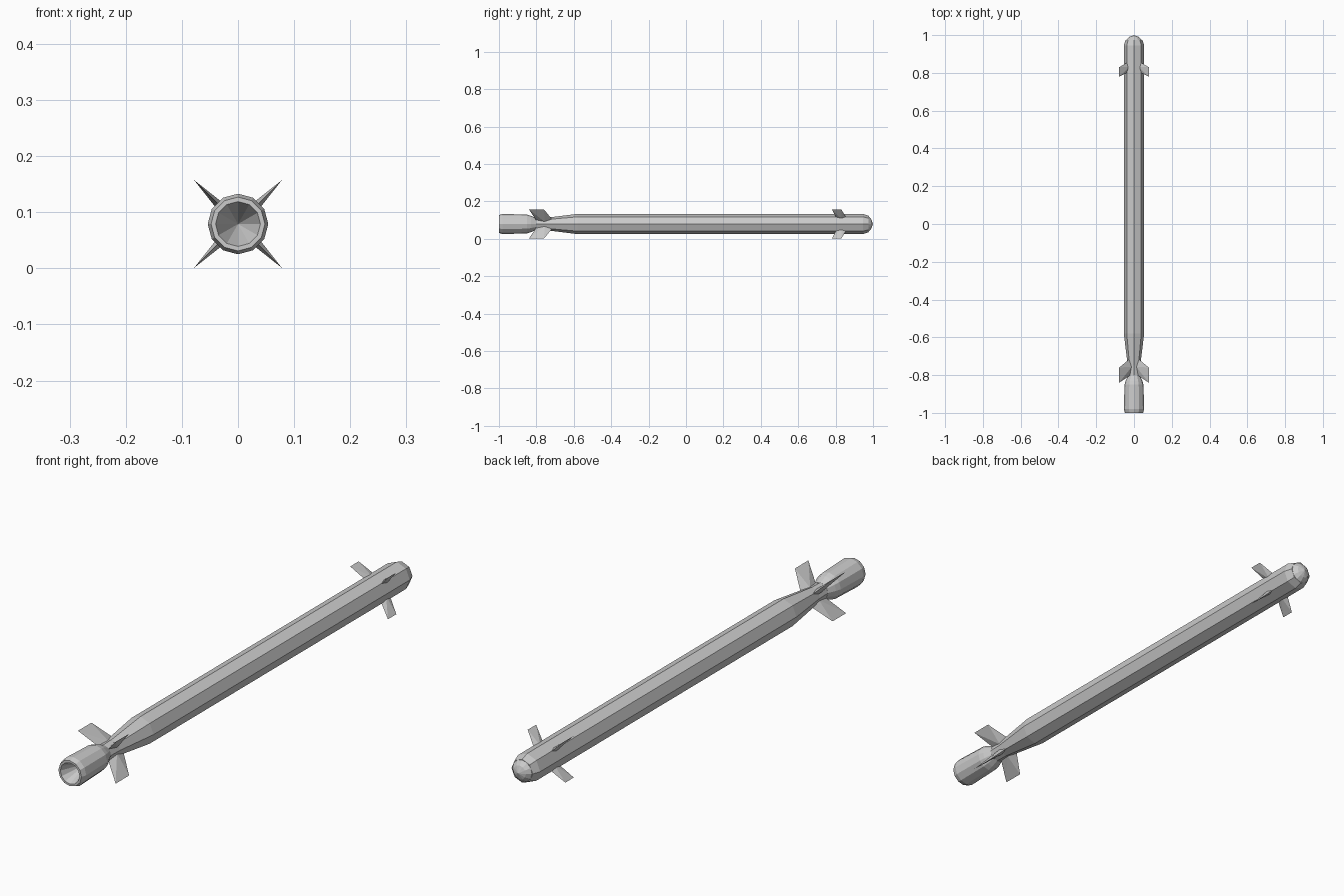
import bpy
import bmesh
from math import sin, cos, pi

if "Cube" in bpy.data.objects:
    bpy.data.objects.remove(bpy.data.objects["Cube"])

ZC = 0.079  # height of the long axis


def finish(name, bm):
    bmesh.ops.recalc_face_normals(bm, faces=bm.faces)
    mesh = bpy.data.meshes.new(name)
    bm.to_mesh(mesh)
    bm.free()
    obj = bpy.data.objects.new(name, mesh)
    obj.location.z = ZC
    bpy.context.collection.objects.link(obj)
    return obj


def lathe(name, profile, sides):
    """Revolve (y, radius) points round the y axis; radius 0 makes a tip."""
    bm = bmesh.new()
    rings = []
    for y, r in profile:
        if r == 0:
            rings.append([bm.verts.new((0, y, 0))] * sides)
        else:
            rings.append([bm.verts.new((r * sin(2 * pi * i / sides), y,
                                        r * cos(2 * pi * i / sides)))
                          for i in range(sides)])
    for a, b in zip(rings, rings[1:]):
        for i in range(sides):
            j = (i + 1) % sides
            bm.faces.new(dict.fromkeys((a[i], a[j], b[j], b[i])))
    return finish(name, bm)


def fin(name, angle, root_r, root_y, tip_y, half_thick, tip_r=0.111):
    """Swept fin, diamond section at the root, knife edge at the tip."""
    bm = bmesh.new()
    d = (cos(angle), sin(angle))
    n = (-d[1], d[0])

    def point(r, y, t):
        return bm.verts.new((d[0] * r + n[0] * t, y, d[1] * r + n[1] * t))

    mid = sum(root_y) / 2
    back, front = (point(root_r, y, 0) for y in root_y)
    left, right = (point(root_r, mid, t) for t in (half_thick, -half_thick))
    tip_back, tip_front = (point(tip_r, y, 0) for y in tip_y)
    for side in (left, right):
        bm.faces.new((back, side, tip_back))
        bm.faces.new((side, front, tip_front))
        bm.faces.new((side, tip_front, tip_back))
    bm.faces.new((back, left, front, right))
    return finish(name, bm)


# Long faceted body with tapered neck and shouldered front
lathe("body", [(-0.83, 0), (-0.83, 0.031), (-0.75, 0.033), (-0.58, 0.054),
               (0.945, 0.054), (0.975, 0.044), (0.975, 0)], 8)

# Domed nose
lathe("nose", [(0.96, 0), (0.96, 0.045), (0.975, 0.041), (0.99, 0.026),
               (1.0, 0)], 12)

# Tail nozzle with chamfered rim and conical hollow
lathe("nozzle", [(-0.80, 0), (-0.80, 0.031), (-0.83, 0.044), (-0.85, 0.050),
                 (-0.98, 0.054), (-1.0, 0.048), (-1.0, 0.040),
                 (-0.90, 0)], 12)

# Four tail fins and four front fins in an X
for k in range(4):
    a = pi / 4 + k * pi / 2
    fin(f"tail_fin_{k + 1}", a, 0.025, (-0.80, -0.71), (-0.84, -0.76), 0.010)
    fin(f"front_fin_{k + 1}", a, 0.040, (0.805, 0.86), (0.78, 0.83), 0.008)
